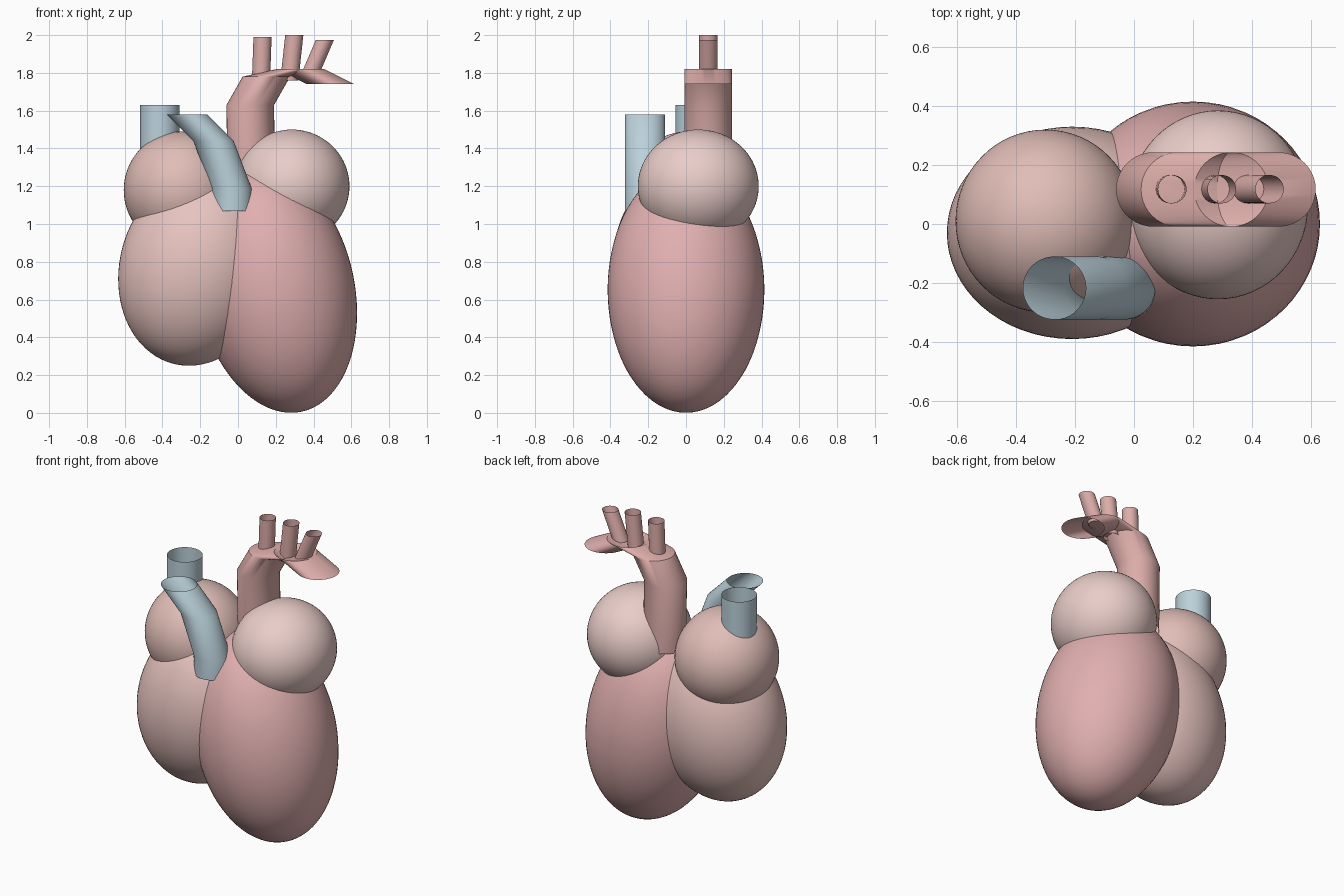
import bpy, bmesh, math

if "Cube" in bpy.data.objects:
    bpy.data.objects.remove(bpy.data.objects["Cube"])


def paint(obj, rgb):
    mat = bpy.data.materials.new(obj.name + "_colour")
    mat.diffuse_color = (*rgb, 1)
    mat.use_nodes = True
    mat.node_tree.nodes["Principled BSDF"].inputs["Base Color"].default_value = mat.diffuse_color
    obj.data.materials.append(mat)


def smooth(obj):
    bpy.ops.object.select_all(action='DESELECT')
    obj.select_set(True)
    bpy.context.view_layer.objects.active = obj
    bpy.ops.object.shade_smooth_by_angle(angle=math.radians(40))


def chamber(name, centre, radii, tilt, rgb):
    """Ellipsoid leaning about the front-back axis."""
    bpy.ops.mesh.primitive_uv_sphere_add(segments=64, ring_count=40, radius=1, location=centre)
    obj = bpy.context.object
    obj.name = name
    obj.scale = radii
    obj.rotation_euler = (0, math.radians(tilt), 0)
    paint(obj, rgb)
    smooth(obj)


def vessel(name, path, y, radius, rgb, sides=40):
    """Open tube made of level rings that follow an (x, z) path."""
    bm = bmesh.new()
    rings = []
    for x, z in path:
        rings.append([bm.verts.new((x + radius * math.cos(2 * math.pi * i / sides),
                                    y + radius * math.sin(2 * math.pi * i / sides), z))
                      for i in range(sides)])
    for low, high in zip(rings, rings[1:]):
        for i in range(sides):
            j = (i + 1) % sides
            bm.faces.new((low[i], low[j], high[j], high[i]))
    mesh = bpy.data.meshes.new(name)
    bm.to_mesh(mesh)
    bm.free()
    obj = bpy.data.objects.new(name, mesh)
    bpy.context.collection.objects.link(obj)
    paint(obj, rgb)
    smooth(obj)


ARTERY = (0.72, 0.42, 0.40)
VEIN = (0.50, 0.64, 0.71)

# Four chambers
chamber("left_ventricle", (0.20, 0, 0.652), (0.417, 0.415, 0.66), -12, (0.75, 0.43, 0.43))
chamber("right_ventricle", (-0.21, -0.03, 0.77), (0.416, 0.36, 0.527), 15, (0.80, 0.55, 0.52))
chamber("right_atrium", (-0.30, 0.01, 1.18), (0.305, 0.31, 0.31), 0, (0.75, 0.51, 0.47))
chamber("left_atrium", (0.285, 0.065, 1.20), (0.305, 0.32, 0.30), 0, (0.82, 0.61, 0.58))

# Aorta with its arch and three branches
vessel("aorta", [(0.07, 1.2), (0.065, 1.63), (0.15, 1.78), (0.33, 1.82), (0.49, 1.74)],
       0.117, 0.126, ARTERY)
for n, path in enumerate([[(0.122, 1.77), (0.13, 1.99)],
                          [(0.272, 1.76), (0.298, 2.0)],
                          [(0.385, 1.80), (0.46, 1.975)]]):
    vessel(f"arch_branch_{n + 1}", path, 0.118, 0.048, ARTERY, 32)

# Blue vessels
vessel("pulmonary_trunk", [(-0.03, 1.07), (-0.035, 1.19), (-0.13, 1.44), (-0.27, 1.58)],
       -0.217, 0.107, VEIN)
vessel("superior_vena_cava", [(-0.414, 1.3), (-0.414, 1.63)], 0.048, 0.104, VEIN)
